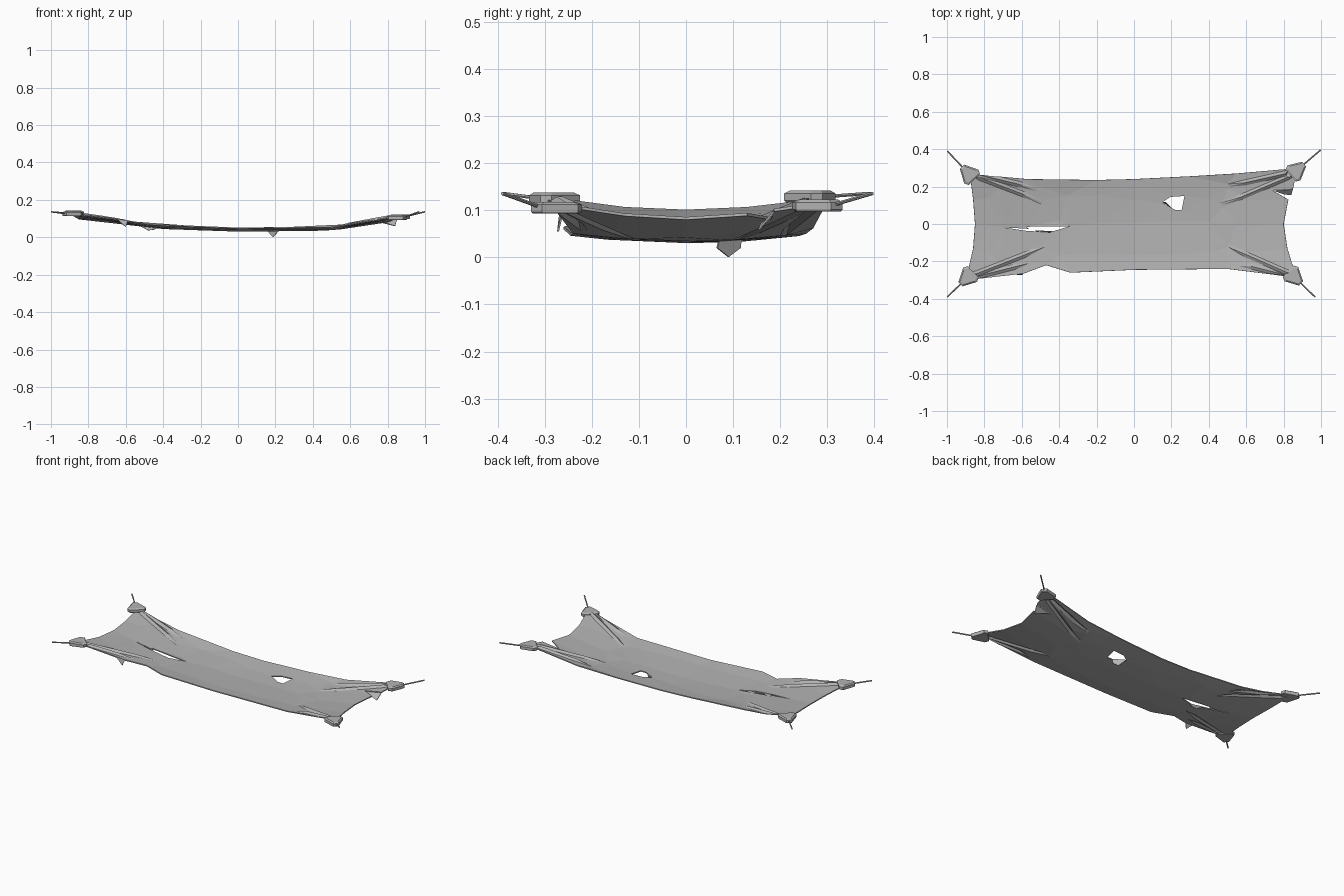
import bpy, bmesh, math, random
from mathutils import Vector
from mathutils.geometry import delaunay_2d_cdt, intersect_point_line

random.seed(4)
default_cube = bpy.data.objects.get("Cube")
if default_cube:
    bpy.data.objects.remove(default_cube, do_unlink=True)

grey = bpy.data.materials.new("plain_grey")
grey.use_nodes = True
grey.diffuse_color = (0.45, 0.45, 0.45, 1)
grey.node_tree.nodes["Principled BSDF"].inputs["Base Color"].default_value = grey.diffuse_color


def make_object(name, vertices, faces, thickness=0):
    """Create a flat-shaded mesh object, optionally thickened into a sheet."""
    mesh = bpy.data.meshes.new(name)
    mesh.from_pydata(vertices, [], faces)
    builder = bmesh.new()
    builder.from_mesh(mesh)
    if not thickness:
        bmesh.ops.recalc_face_normals(builder, faces=builder.faces)
    builder.to_mesh(mesh)
    builder.free()
    mesh.materials.append(grey)
    part = bpy.data.objects.new(name, mesh)
    bpy.context.scene.collection.objects.link(part)
    if thickness:
        sheet = part.modifiers.new("thickness", "SOLIDIFY")
        sheet.thickness = thickness
        sheet.offset = 0
    return part


def inside(point, polygon):
    """Even-odd test for a point in a polygon."""
    hit = False
    for a, b in zip(polygon, polygon[1:] + polygon[:1]):
        if (a[1] > point.y) != (b[1] > point.y):
            if point.x < a[0] + (point.y - a[1]) * (b[0] - a[0]) / (b[1] - a[1]):
                hit = not hit
    return hit


# Sag of the cloth along its length
sag = [(-1, .117), (-.88, .102), (-.6, .07), (-.4, .047), (0, .033),
       (.5, .038), (.8, .083), (1, .115)]

# Creases running inward from each corner
folds = [((-.83, .25), (-.49, .12)), ((-.82, .262), (-.52, .19)),
         ((-.84, -.265), (-.47, -.12)), ((-.82, -.275), (-.56, -.21)),
         ((.82, .25), (.47, .1)), ((.81, .27), (.5, .2)),
         ((.82, -.26), (.5, -.12)), ((.8, -.27), (.56, -.21))]


def height(point):
    """Cloth height: lengthwise sag, raised sides and crease ridges."""
    for (x0, z0), (x1, z1) in zip(sag, sag[1:]):
        if x0 <= point.x <= x1:
            z = z0 + (z1 - z0) * (point.x - x0) / (x1 - x0)
            break
    z += 0.018 * (point.y / 0.26) ** 2
    ridge = 0
    for start, end in folds:
        nearest, t = intersect_point_line(point, Vector(start), Vector(end))
        if -0.01 <= t <= 1.01:
            distance = (point - nearest.to_2d()).length
            ridge = max(ridge, 0.011 * max(0, 1 - distance / 0.013) * min(1, 3 * (1 - t)))
    return z + ridge


# Ragged cloth outline, hole and long slit
outline = [(-.87, .265), (-.57, .24), (-.2, .235), (0, .24), (.3, .255), (.55, .27),
           (.83, .295), (.865, .26), (.85, .187), (.74, .18), (.825, .13), (.8, 0),
           (.82, -.13), (.86, -.26), (.82, -.28), (.5, -.24), (0, -.245),
           (-.34, -.26), (-.47, -.22), (-.59, -.265), (-.85, -.295), (-.89, -.26),
           (-.86, -.13), (-.85, 0), (-.86, .13), (-.875, .25)]
hole = [(.15, .115), (.195, .145), (.27, .15), (.255, .075), (.22, .075)]
slit = [(-.7, -.018), (-.56, -.026), (-.58, -.015), (-.345, -.012), (-.45, -.045), (-.58, -.036)]

# Triangulate the cloth around its tears and creases
points, edges = [], []
for loop in (outline, hole, slit):
    first, count = len(points), len(loop)
    points += [Vector(p) for p in loop]
    edges += [(first + i, first + (i + 1) % count) for i in range(count)]
for start, end in folds:
    a, b = Vector(start), Vector(end)
    side = (b - a).orthogonal().normalized() * 0.014
    for offset in (-side, side * 0, side):
        first = len(points)
        points += [a.lerp(b, t) + offset for t in (0, 0.35, 0.7, 1)]
        edges += [(first + i, first + i + 1) for i in range(3)]
for column in range(-4, 5):
    for row in (-0.15, 0, 0.14):
        wobble = Vector((random.uniform(-0.03, 0.03), random.uniform(-0.02, 0.02)))
        points.append(Vector((column * 0.19, row)) + wobble)
flat, _, triangles = delaunay_2d_cdt(points, edges, [], 0, 0.0001)[:3]
kept = []
for triangle in triangles:
    middle = sum((flat[i] for i in triangle), Vector((0, 0))) / len(triangle)
    if inside(middle, outline) and not inside(middle, hole) and not inside(middle, slit):
        kept.append(triangle)
used = sorted({i for triangle in kept for i in triangle})
order = {old: new for new, old in enumerate(used)}
make_object("cloth", [(flat[i].x, flat[i].y, height(flat[i])) for i in used],
            [[order[i] for i in triangle] for triangle in kept], 0.006)

# Torn flaps hanging under the cloth
flaps = {
    "hole_flap": [(.155, .117, .037), (.215, .07, .037), (.205, .066, .02),
                  (.187, .09, .001), (.17, .115, .02)],
    "slit_flap": [(-.53, -.036, .063), (-.43, -.04, .05), (-.45, -.045, .041),
                  (-.48, -.045, .037)],
    "side_flap": [(-.64, -.268, .09), (-.59, -.265, .085), (-.6, -.272, .055)],
    "end_flap": [(.75, .178, .083), (.85, .186, .097), (.84, .155, .06), (.8, .16, .072)],
}
for name, corners in flaps.items():
    make_object(name, corners, [range(len(corners))], 0.004)


def clamp(name, centre, outward):
    """Tapered corner plate with a chamfered top."""
    across = Vector((-outward.y, outward.x, 0))
    half = [(0.05, 0.016), (-0.022, 0.053), (-0.045, 0.042)]
    shape = half + [(l, -w) for l, w in reversed(half)]
    rings = [(-0.012, 0.93), (-0.008, 1), (0.007, 1), (0.013, 0.8)]
    vertices = [centre + (outward * l + across * w) * scale + Vector((0, 0, z))
                for z, scale in rings for l, w in shape]
    n = len(shape)
    faces = [range(n), range(n * 3, n * 4)]
    faces += [(r * n + i, r * n + (i + 1) % n, (r + 1) * n + (i + 1) % n, (r + 1) * n + i)
              for r in range(3) for i in range(n)]
    make_object(name, vertices, faces)


def rope(name, start, end, radius=0.004, sides=6):
    """Straight cord between two points."""
    turn = (end - start).to_track_quat("Z", "Y")
    ring = [turn @ Vector((radius * math.cos(a), radius * math.sin(a), 0))
            for a in (math.tau * i / sides for i in range(sides))]
    vertices = [start + p for p in ring] + [end + p for p in ring]
    faces = [range(sides), range(sides, sides * 2)]
    faces += [(i, (i + 1) % sides, sides + (i + 1) % sides, sides + i) for i in range(sides)]
    make_object(name, vertices, faces)


# Clamp and rope at every corner: clamp centre, then rope end
fittings = {
    "back_right": ((-.885, .27, .129), (-.998, .39, .136)),
    "front_right": ((-.892, -.287, .125), (-.998, -.39, .136)),
    "back_left": ((.872, .288, .11), (.998, .396, .136)),
    "front_left": ((.857, -.283, .105), (.968, -.39, .136)),
}
for corner, (centre, tip) in fittings.items():
    centre, tip = Vector(centre), Vector(tip)
    outward = (tip - centre) * Vector((1, 1, 0)).length
    outward.z = 0
    outward.normalize()
    clamp(corner + "_clamp", centre, outward)
    rope(corner + "_rope", centre + outward * 0.03, tip)
